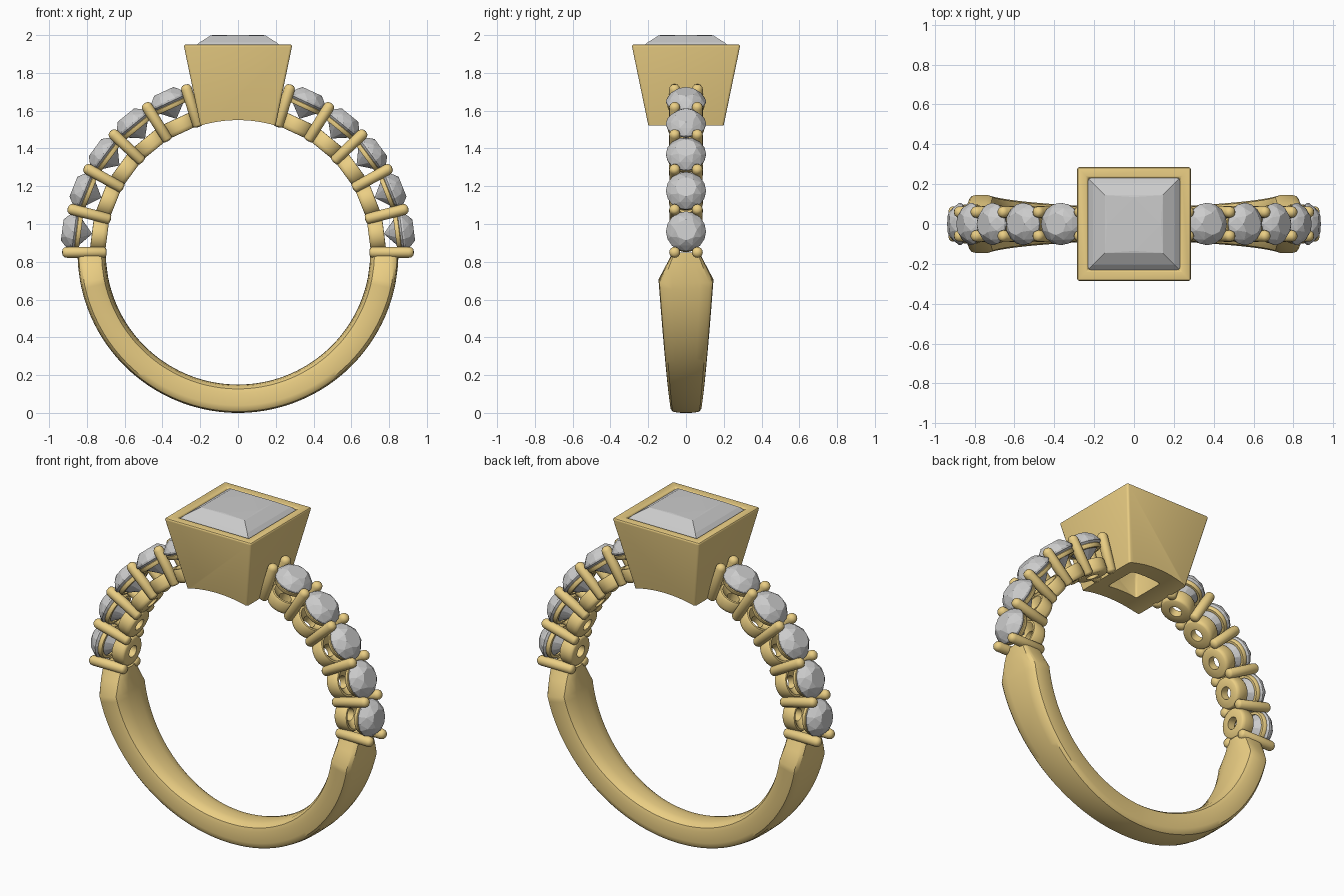
import bpy, bmesh
from math import sin, cos, pi, radians
from mathutils import Matrix

if "Cube" in bpy.data.objects:
    bpy.data.objects.remove(bpy.data.objects["Cube"])

CZ = 0.85                      # ring centre height
gold = bpy.data.materials.new("gold")
gold.diffuse_color = (0.83, 0.62, 0.23, 1)
gold.use_nodes = True
gold.node_tree.nodes["Principled BSDF"].inputs["Base Color"].default_value = gold.diffuse_color


def finish(name, bm, mat=None, smooth=None, matrix=None):
    bmesh.ops.remove_doubles(bm, verts=bm.verts, dist=1e-5)
    bmesh.ops.recalc_face_normals(bm, faces=bm.faces)
    me = bpy.data.meshes.new(name)
    bm.to_mesh(me)
    bm.free()
    ob = bpy.data.objects.new(name, me)
    bpy.context.collection.objects.link(ob)
    if mat:
        me.materials.append(mat)
    if matrix:
        ob.matrix_world = matrix
    if smooth:
        bpy.ops.object.select_all(action='DESELECT')
        ob.select_set(True)
        bpy.context.view_layer.objects.active = ob
        bpy.ops.object.shade_smooth_by_angle(angle=radians(smooth))
    return ob


def skin(bm, loops, closed=False):
    """Bridge equal-length closed vertex loops with quads."""
    rows = [[bm.verts.new(p) for p in lp] for lp in loops]
    n = len(rows[0])
    for i in range(len(rows) if closed else len(rows) - 1):
        a, b = rows[i], rows[(i + 1) % len(rows)]
        for j in range(n):
            k = (j + 1) % n
            bm.faces.new((a[j], a[k], b[k], b[j]))
    return rows


def lathe(bm, profile, y=0, n=24, closed=False):
    skin(bm, [[(r * cos(2 * pi * j / n), y + r * sin(2 * pi * j / n), h)
               for j in range(n)] for r, h in profile], closed)


def polygon(n, r, h, off=0.0):
    return [(r * cos(2 * pi * (j + off) / n), r * sin(2 * pi * (j + off) / n), h)
            for j in range(n)]


def square(s, z):
    return [(s, s, z), (-s, s, z), (-s, -s, z), (s, -s, z)]


def hull(name, pts, matrix=None):
    bm = bmesh.new()
    for p in pts:
        bm.verts.new(p)
    bmesh.ops.convex_hull(bm, input=bm.verts)
    return finish(name, bm, None, None, matrix)


# Shank: lower half band, flared shoulders tapering to the stones
def half_width(t):             # t = degrees below horizontal, 0..90
    if t < 11:
        return 0.07 + (0.145 - 0.07) * t / 11
    z = CZ * (1 - sin(radians(t)))
    return 0.083 + 0.062 * (z / 0.69) ** 0.8


section = [(0.85, 0), (0.849, 0.5), (0.843, 0.85), (0.83, 0.97), (0.81, 1), (0.745, 1),
           (0.723, 0.93), (0.708, 0.7), (0.702, 0.35), (0.70, 0)]
section += [(r, -w) for r, w in section[-2:0:-1]]
angles = sorted({0, 11, 169, 180, 5, 175} | {11 + 158 * i / 72 for i in range(73)})
bm = bmesh.new()
rows = skin(bm, [[(r * cos(radians(t)), w * half_width(min(t, 180 - t)), CZ - r * sin(radians(t)))
                  for r, w in section] for t in angles])
bm.faces.new(rows[0])
bm.faces.new(rows[-1])
finish("shank", bm, gold, 35)

# Shoulder settings: shared prongs, collets and round stones on both sides
STEP = 14.5
prong = [(0, 0.695), (0.02, 0.698), (0.028, 0.708), (0.029, 0.905),
         (0.026, 0.918), (0.017, 0.928), (0, 0.932)]
collet = [(0.035, 0.698), (0.078, 0.698), (0.086, 0.704), (0.09, 0.72), (0.09, 0.768),
          (0.084, 0.779), (0.074, 0.78), (0.035, 0.745)]
rim = [(0.078, 0.838), (0.092, 0.838), (0.097, 0.845), (0.098, 0.86), (0.09, 0.866), (0.08, 0.855)]
brilliant = (polygon(8, 0.056, 0.938) + polygon(8, 0.086, 0.915, 0.5)
             + polygon(16, 0.106, 0.884) + polygon(16, 0.106, 0.874)
             + polygon(8, 0.055, 0.825, 0.5) + [(0, 0, 0.778)])

for side, sgn in (("right", 1), ("left", -1)):
    def place(deg):
        return Matrix.Translation((0, 0, CZ)) @ Matrix.Rotation(sgn * radians(90 - deg), 4, 'Y')

    for i in range(6):
        bm = bmesh.new()
        for y in (-0.06, 0.06):
            lathe(bm, prong, y, 16)
        finish(f"prong_pair_{side}_{i + 1}", bm, gold, 50, place(i * STEP))
    for i in range(5):
        m = place((i + 0.5) * STEP)
        bm = bmesh.new()
        lathe(bm, collet, n=32, closed=True)
        lathe(bm, rim, n=32, closed=True)
        finish(f"collet_{side}_{i + 1}", bm, gold, 40, m)
        hull(f"round_stone_{side}_{i + 1}", brilliant, m)

# Head: hollow tapered square bezel, underside cut by the finger hole
bm = bmesh.new()
skin(bm, [square(s, z) for s, z in ((0.195, 1.50), (0.288, 1.95), (0.23, 1.95),
                                    (0.23, 1.91), (0.10, 1.66), (0.10, 1.50))], closed=True)
head = finish("square_bezel", bm, gold)
bm = bmesh.new()
bmesh.ops.create_cone(bm, cap_ends=True, segments=128, radius1=0.70, radius2=0.70, depth=1,
                      matrix=Matrix.Translation((0, 0, CZ)) @ Matrix.Rotation(pi / 2, 4, 'X'))
cutter = finish("finger_cutter", bm)
cutter.hide_render = True
bev = head.modifiers.new("soft_edges", 'BEVEL')
bev.width, bev.segments, bev.limit_method, bev.angle_limit = 0.012, 3, 'ANGLE', radians(60)
cut = head.modifiers.new("finger_cut", 'BOOLEAN')
cut.operation, cut.object, cut.solver = 'DIFFERENCE', cutter, 'EXACT'
bpy.ops.object.select_all(action='DESELECT')
head.select_set(True)
bpy.context.view_layer.objects.active = head
for mod in ("soft_edges", "finger_cut"):
    bpy.ops.object.modifier_apply(modifier=mod)
bpy.data.objects.remove(cutter)
bpy.ops.object.shade_smooth_by_angle(angle=radians(35))

# Centre stone: square cut with stepped crown and pointed pavilion
crown = square(0.145, 1.998) + square(0.205, 1.96) + square(0.231, 1.935) + square(0.231, 1.92)
bulge = [(0.135, 0, 2.0), (-0.135, 0, 2.0), (0, 0.135, 2.0), (0, -0.135, 2.0)]
hull("square_stone", crown + bulge + square(0.13, 1.76) + [(0, 0, 1.64)])
